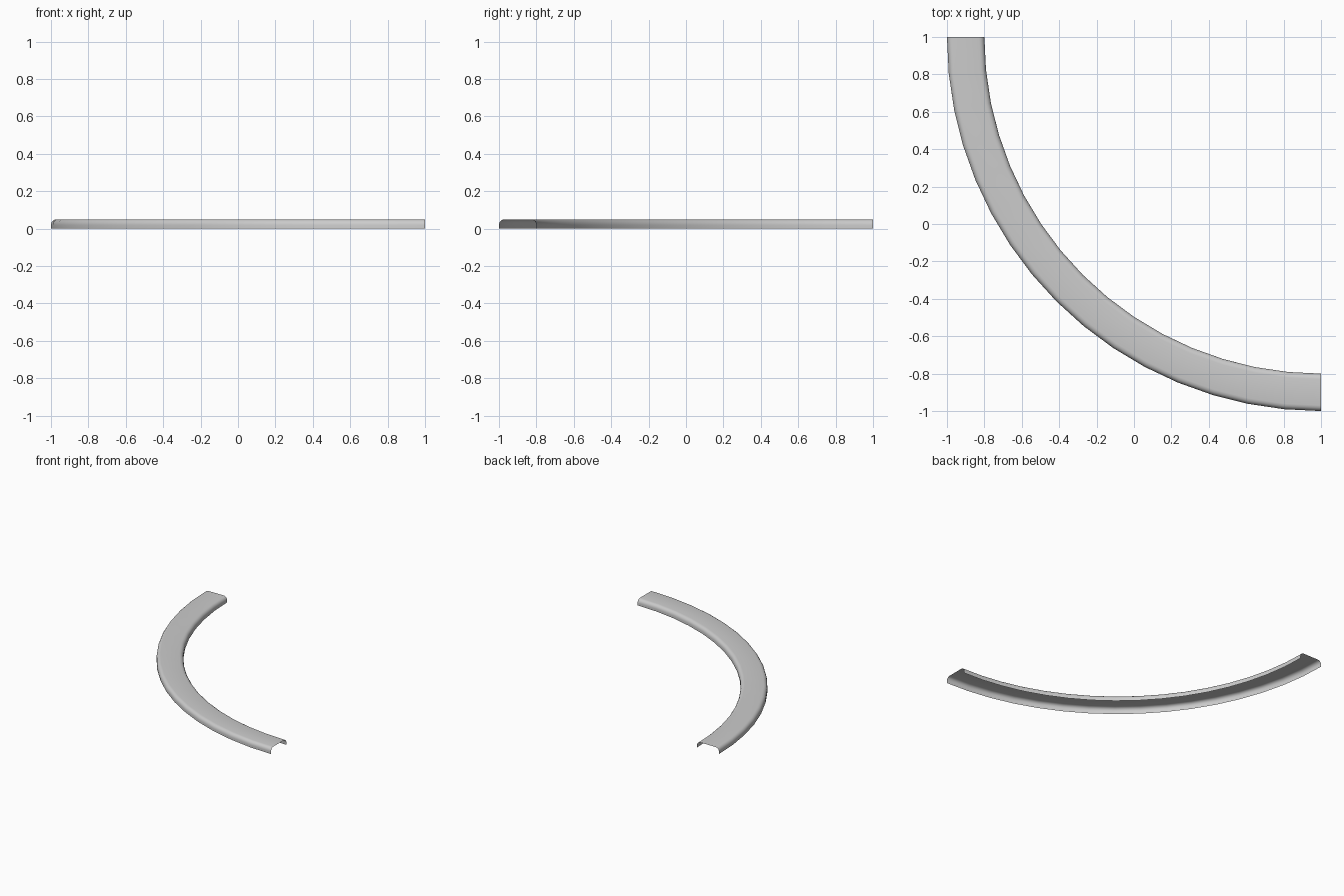
import bpy, bmesh, math

if "Cube" in bpy.data.objects:
    bpy.data.objects.remove(bpy.data.objects["Cube"])

SEGMENTS = 16
R_IN, R_OUT, HEIGHT, FILLET, STEPS = 1.8, 2.0, 0.05, 0.03, 4


def channel_profile():
    """Open U-shaped section (radius, z) with rounded top edges."""
    pts = [(R_OUT, 0.0)]
    for cx, start in ((R_OUT - FILLET, 0), (R_IN + FILLET, 90)):
        for i in range(STEPS + 1):
            a = math.radians(start + 90 * i / STEPS)
            pts.append((cx + FILLET * math.cos(a), HEIGHT - FILLET + FILLET * math.sin(a)))
    pts.append((R_IN, 0.0))
    return pts


# Curved trim: sweep the section through a quarter turn about (1, 1)
bm = bmesh.new()
rings = []
for s in range(SEGMENTS + 1):
    a = math.pi + math.pi / 2 * s / SEGMENTS
    rings.append([bm.verts.new((1 + r * math.cos(a), 1 + r * math.sin(a), z))
                  for r, z in channel_profile()])
for r0, r1 in zip(rings, rings[1:]):
    for i in range(len(r0) - 1):
        bm.faces.new((r0[i], r1[i], r1[i + 1], r0[i + 1]))

mesh = bpy.data.meshes.new("curved_trim")
bm.to_mesh(mesh)
bm.free()
trim = bpy.data.objects.new("curved_trim", mesh)
bpy.context.collection.objects.link(trim)

# Smooth shading
bpy.context.view_layer.objects.active = trim
trim.select_set(True)
bpy.ops.object.shade_smooth_by_angle(angle=math.radians(40))
